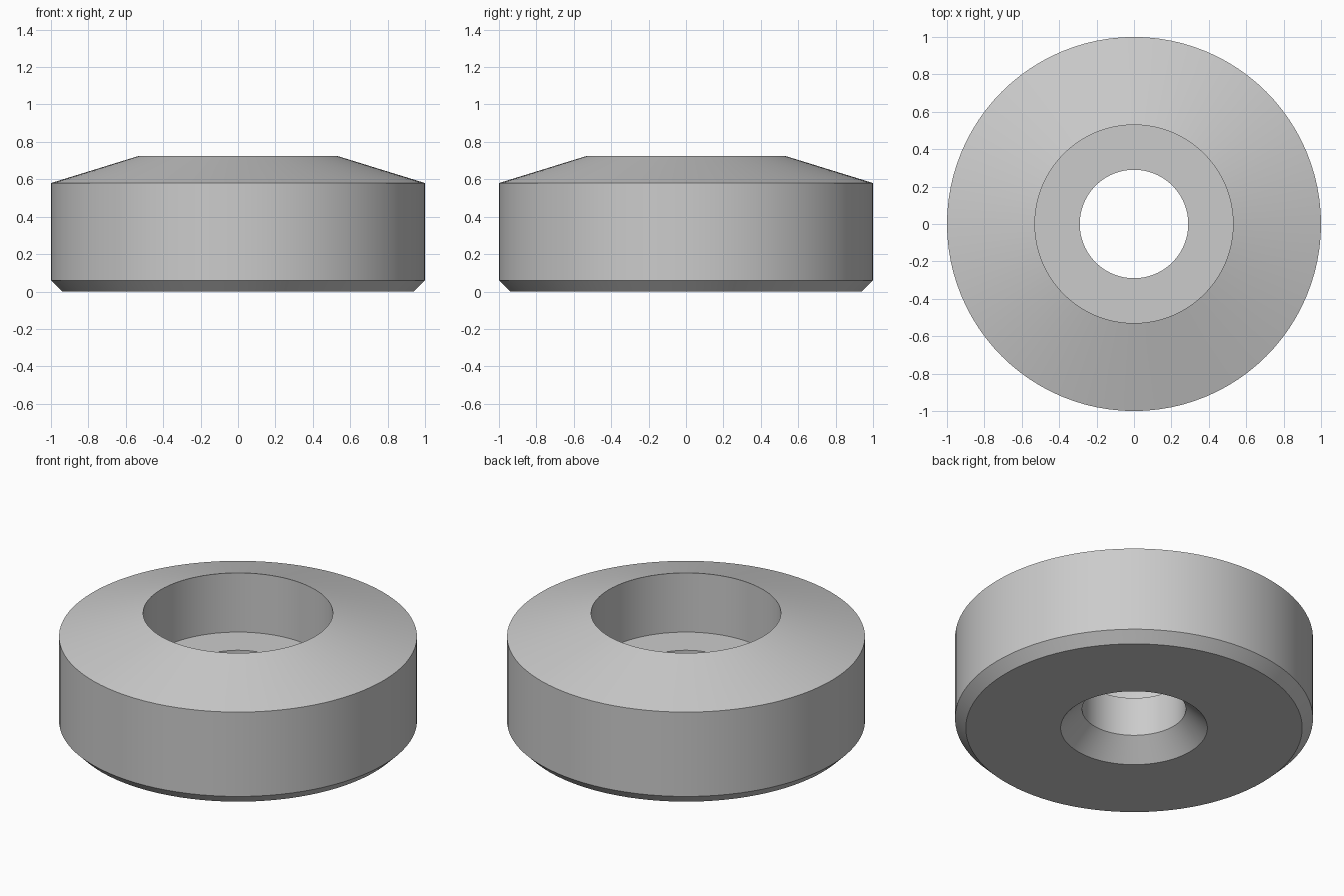
import bpy
import bmesh
from math import cos, sin, tau, radians

cube = bpy.data.objects.get("Cube")
if cube:
    bpy.data.objects.remove(cube, do_unlink=True)

SEGMENTS = 96

# Plain grey metal
grey = bpy.data.materials.new("grey_metal")
grey.use_nodes = True
colour = (0.6, 0.6, 0.6, 1)
grey.diffuse_color = colour
grey.node_tree.nodes["Principled BSDF"].inputs["Base Color"].default_value = colour


def lathe(name, profile, material):
    """Revolve a closed (radius, height) profile about the z axis."""
    bm = bmesh.new()
    rings = [[bm.verts.new((r * cos(tau * i / SEGMENTS), r * sin(tau * i / SEGMENTS), z))
              for i in range(SEGMENTS)] for r, z in profile]
    for a, b in zip(rings, rings[1:] + rings[:1]):
        for i in range(SEGMENTS):
            j = (i + 1) % SEGMENTS
            bm.faces.new((a[i], a[j], b[j], b[i]))
    bmesh.ops.recalc_face_normals(bm, faces=bm.faces)
    mesh = bpy.data.meshes.new(name)
    bm.to_mesh(mesh)
    bm.free()
    mesh.materials.append(material)
    obj = bpy.data.objects.new(name, mesh)
    bpy.context.collection.objects.link(obj)
    bpy.context.view_layer.objects.active = obj
    obj.select_set(True)
    bpy.ops.object.shade_smooth_by_angle(angle=radians(12))
    obj.select_set(False)
    return obj


# Ring body: chamfered base, straight wall, sloped top, counterbore, through hole
lathe("counterbored_ring", [
    (0.94, 0), (1, 0.06), (1, 0.58), (0.53, 0.725),
    (0.53, 0.36), (0.29, 0.36), (0.29, 0.12), (0.41, 0),
], grey)
